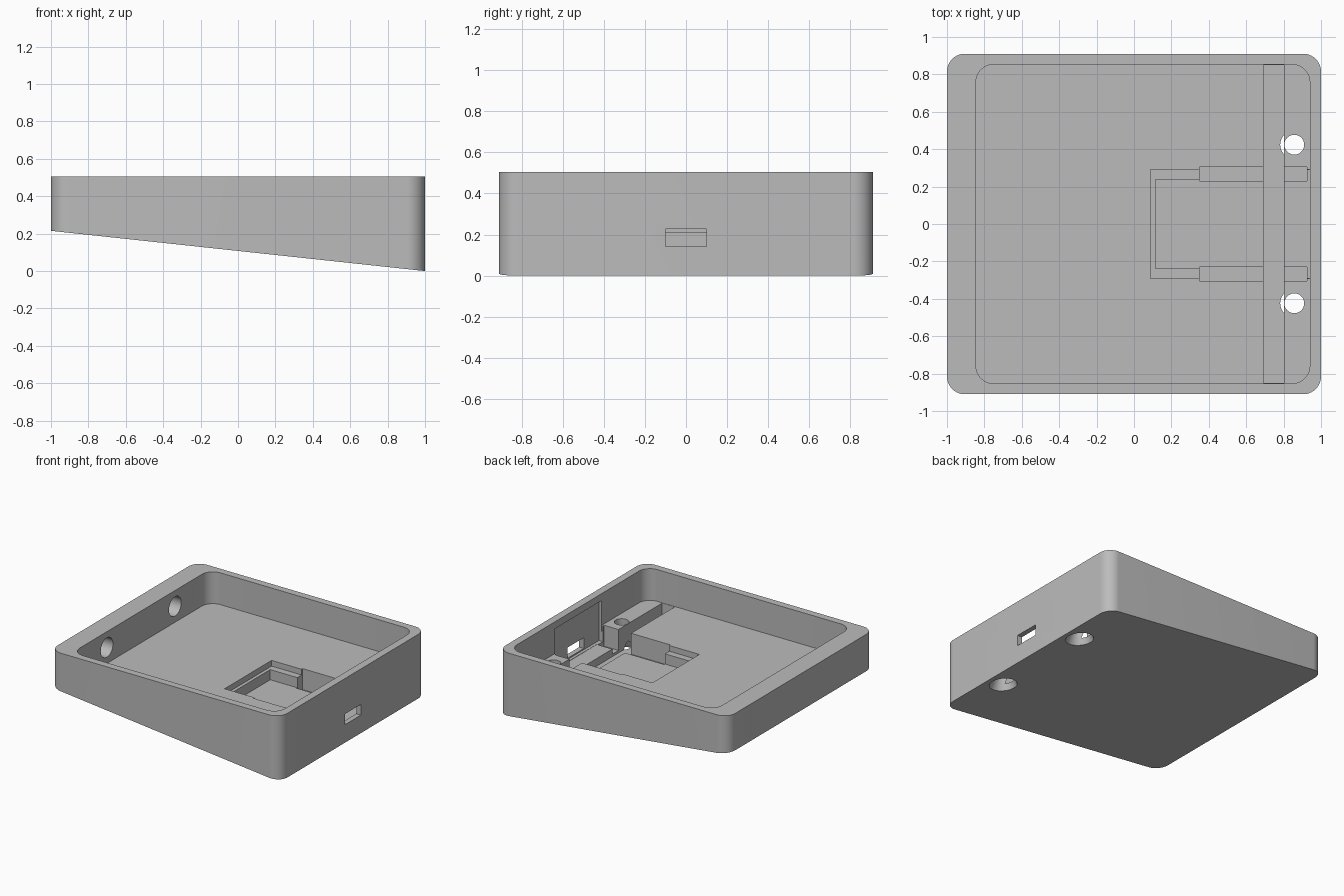
import bpy, bmesh, math
from mathutils import Matrix

cube = bpy.data.objects.get("Cube")
if cube:
    bpy.data.objects.remove(cube, do_unlink=True)

grey = bpy.data.materials.new("plain_grey")
grey.use_nodes = True
grey.diffuse_color = (0.5, 0.5, 0.5, 1)
grey.node_tree.nodes["Principled BSDF"].inputs["Base Color"].default_value = grey.diffuse_color

HEIGHT, RISE, FLOOR = 0.505, 0.215, 0.255


def make(name, bm):
    mesh = bpy.data.meshes.new(name)
    bmesh.ops.recalc_face_normals(bm, faces=bm.faces)
    bm.to_mesh(mesh)
    bm.free()
    mesh.materials.append(grey)
    obj = bpy.data.objects.new(name, mesh)
    bpy.context.collection.objects.link(obj)
    return obj


def rounded_box(name, x0, x1, y, z0, z1, r, bottom=None, steps=14):
    """Vertical prism with rounded corners and an optional bottom height rule."""
    bm = bmesh.new()
    ring = []
    corners = [(x1 - r, y - r), (x0 + r, y - r), (x0 + r, r - y), (x1 - r, r - y)]
    for i, (cx, cy) in enumerate(corners):
        for s in range(steps + 1):
            a = math.pi / 2 * (i + s / steps)
            ring.append((cx + r * math.cos(a), cy + r * math.sin(a)))
    low = [bm.verts.new((px, py, bottom(px) if bottom else z0)) for px, py in ring]
    top = [bm.verts.new((px, py, z1)) for px, py in ring]
    bm.faces.new(low)
    bm.faces.new(top)
    for i in range(len(ring)):
        j = (i + 1) % len(ring)
        bm.faces.new((low[i], low[j], top[j], top[i]))
    return make(name, bm)


def box(name, x, y, z):
    bm = bmesh.new()
    bmesh.ops.create_cube(bm, size=1)
    for v in bm.verts:
        for axis, span in enumerate((x, y, z)):
            v.co[axis] = span[0] if v.co[axis] < 0 else span[1]
    return make(name, bm)


def cone(name, centre, r1, r2, depth, turn=0):
    bm = bmesh.new()
    place = Matrix.Translation(centre) @ Matrix.Rotation(turn, 4, "Y")
    bmesh.ops.create_cone(bm, cap_ends=True, segments=48, radius1=r1, radius2=r2,
                          depth=depth, matrix=place)
    return make(name, bm)


# Wedge-bottomed tray shell
tray = rounded_box("tray", -1, 1, 0.91, 0, HEIGHT, 0.095, lambda x: RISE * (1 - x) / 2)

cutters = [
    # Main cavity and the cable channel across its floor
    rounded_box("cavity", -0.845, 0.94, 0.853, FLOOR, 0.7, 0.095),
    box("channel", (0.692, 0.802), (-0.85, 0.85), (0.07, 0.4)),
    # Board pocket: shallow ledge, inner floor, wall recess and port opening
    box("pocket_ledge", (0.088, 0.938), (-0.292, 0.292), (0.21, 0.4)),
    box("pocket_floor", (0.114, 0.937), (-0.238, 0.238), (0.13, 0.41)),
    box("wall_recess", (0.9, 0.96), (-0.29, 0.29), (0.132, 0.45)),
    box("port_opening", (0.91, 1.1), (-0.1, 0.1), (0.142, 0.226)),
]
for side in (-1, 1):
    # Pin trenches, countersunk screw holes and blind peg holes on both sides
    y = sorted((0.229 * side, 0.305 * side))
    cutters += [
        box("pin_trench", (0.35, 0.926), y, (0.09, 0.42)),
        cone("screw_hole", (0.857, 0.424 * side, 0.2), 0.053, 0.053, 0.5),
        cone("countersink", (0.857, 0.424 * side, 0.045), 0.12, 0.053, 0.15),
        cone("peg_hole", (-0.86, 0.424 * side, 0.38), 0.076, 0.076, 0.22, math.pi / 2),
    ]

# Carve the shell
bpy.context.view_layer.objects.active = tray
for cutter in cutters:
    cutter.hide_render = True
    mod = tray.modifiers.new(cutter.name, "BOOLEAN")
    mod.operation = "DIFFERENCE"
    mod.solver = "EXACT"
    mod.object = cutter
    bpy.ops.object.modifier_apply(modifier=mod.name)
    bpy.data.objects.remove(cutter, do_unlink=True)

bpy.ops.object.select_all(action="DESELECT")
tray.select_set(True)
bpy.ops.object.shade_smooth_by_angle(angle=math.radians(30))
